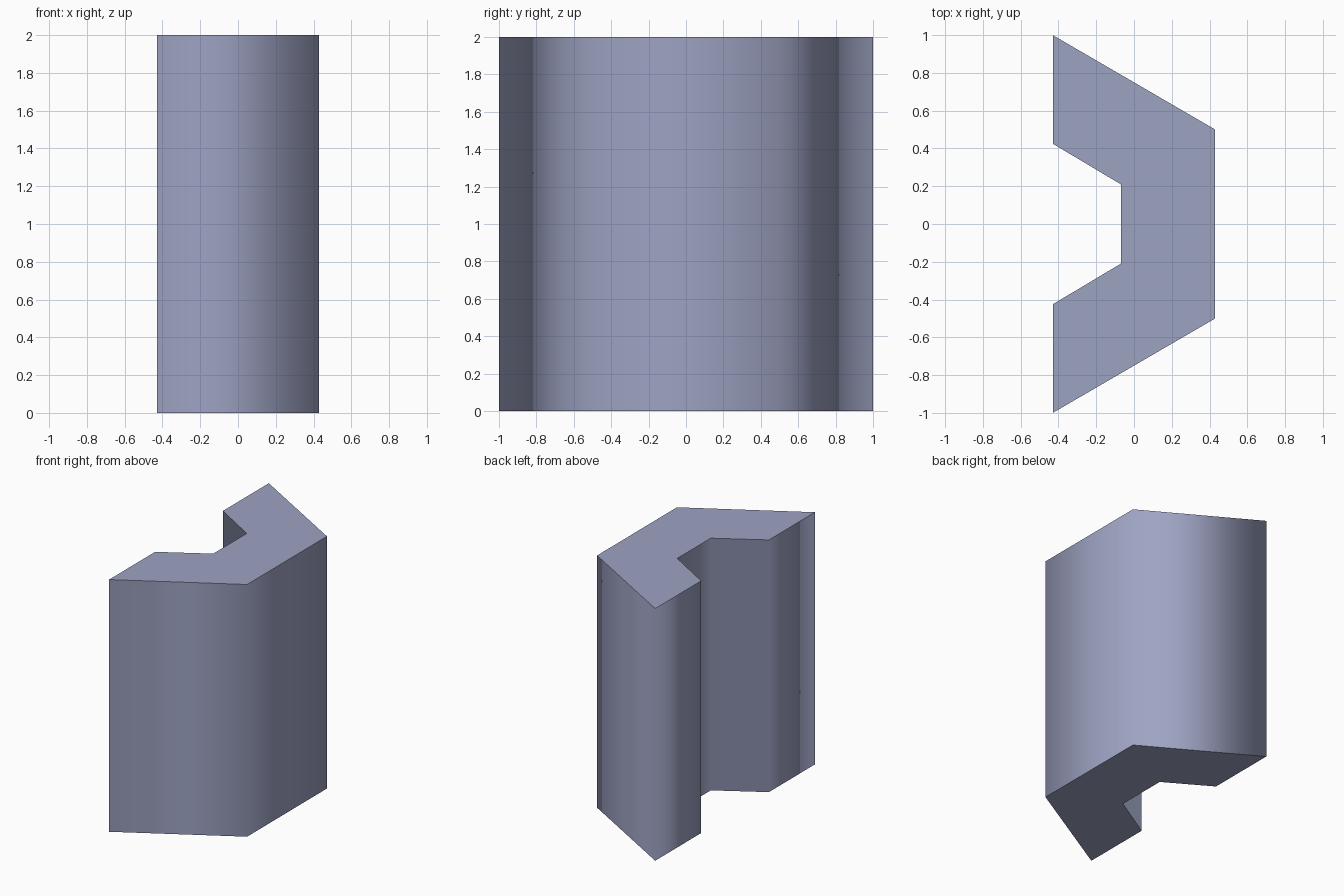
import bpy, bmesh

if "Cube" in bpy.data.objects:
    bpy.data.objects.remove(bpy.data.objects["Cube"])

# Half of the channel cross-section (y > 0); the other half is mirrored
half = [(-0.43, 0.425), (-0.43, 1.0), (0.43, 0.5)]
inner = (-0.07, 0.21)
profile = [inner] + half
profile += [(x, -y) for x, y in reversed(profile)]

mat = bpy.data.materials.new("blue grey")
mat.diffuse_color = (0.34, 0.366, 0.54, 1.0)
mat.use_nodes = True
mat.node_tree.nodes["Principled BSDF"].inputs["Base Color"].default_value = mat.diffuse_color

# Extrude the half-hexagon channel upwards
bm = bmesh.new()
base = bm.faces.new([bm.verts.new((x, y, 0)) for x, y in profile])
ext = bmesh.ops.extrude_face_region(bm, geom=[base], use_keep_orig=True)
bmesh.ops.translate(bm, vec=(0, 0, 2),
                    verts=[g for g in ext["geom"] if isinstance(g, bmesh.types.BMVert)])
bmesh.ops.recalc_face_normals(bm, faces=bm.faces)

# Walls shade smoothly around every corner; the end caps stay flat
for f in bm.faces:
    f.smooth = abs(f.normal.z) < 0.5
for e in bm.edges:
    e.smooth = abs(e.verts[0].co.z - e.verts[1].co.z) > 0.1

mesh = bpy.data.meshes.new("channel_block")
bm.to_mesh(mesh)
bm.free()
mesh.materials.append(mat)
block = bpy.data.objects.new("channel_block", mesh)
bpy.context.collection.objects.link(block)
